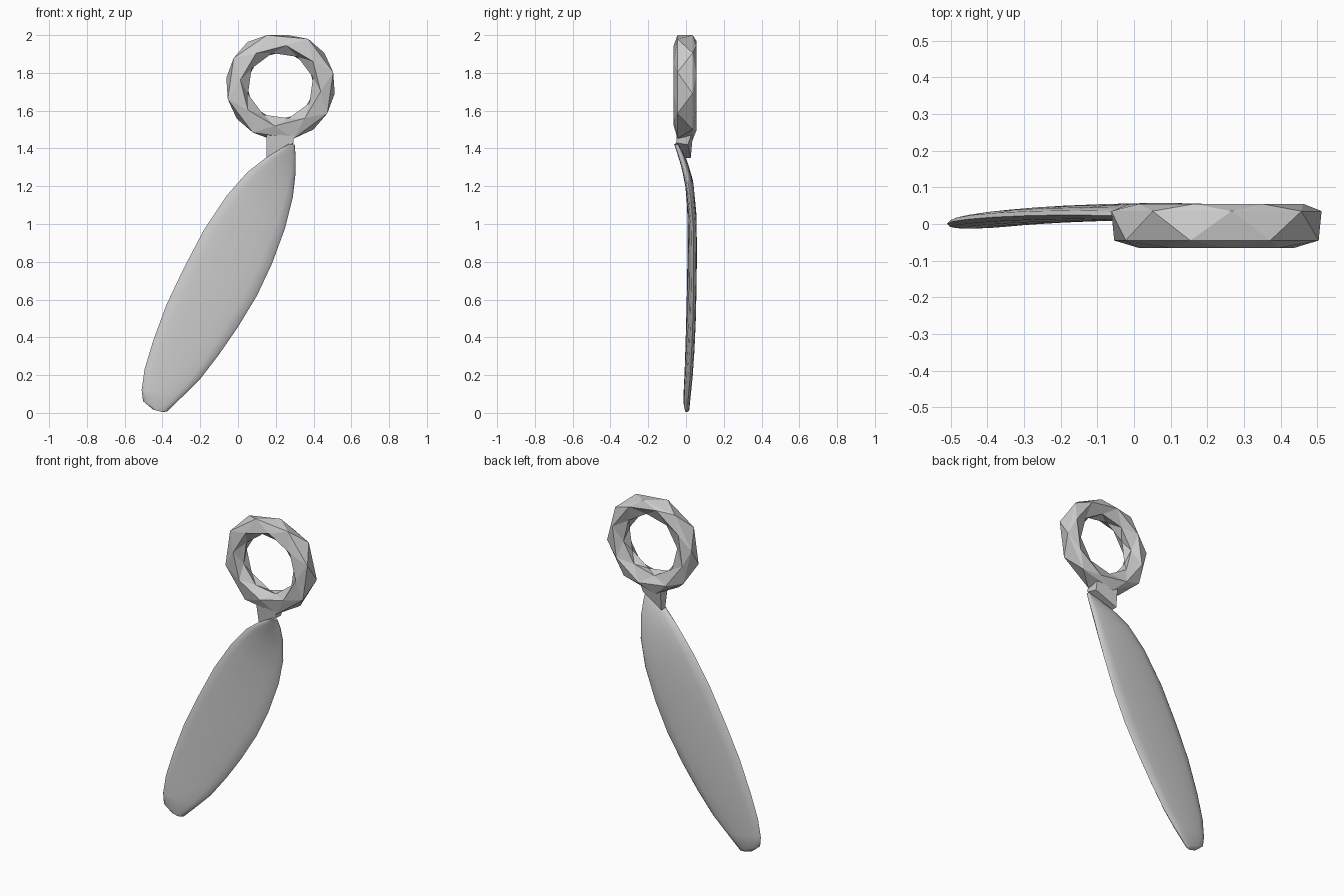
import bpy, math
from math import sin, cos, pi

if "Cube" in bpy.data.objects:
    bpy.data.objects.remove(bpy.data.objects["Cube"])


def make(name, verts, faces, smooth=False):
    mesh = bpy.data.meshes.new(name)
    mesh.from_pydata(verts, [], faces)
    ob = bpy.data.objects.new(name, mesh)
    bpy.context.collection.objects.link(ob)
    bpy.ops.object.select_all(action='DESELECT')
    ob.select_set(True)
    bpy.context.view_layer.objects.active = ob
    bpy.ops.object.mode_set(mode='EDIT')
    bpy.ops.mesh.select_all(action='SELECT')
    bpy.ops.mesh.normals_make_consistent(inside=False)
    bpy.ops.object.mode_set(mode='OBJECT')
    if smooth:
        bpy.ops.object.shade_smooth_by_angle(angle=math.radians(60))
    return ob


# Blade: left x, left z, right x, right z, centre y, half thickness
stations = [
    (-0.45, 0.018, -0.40, 0.004, 0.000, 0.005),
    (-0.503, 0.062, -0.375, 0.008, 0.003, 0.014),
    (-0.51, 0.12, -0.28, 0.10, 0.007, 0.018),
    (-0.495, 0.23, -0.20, 0.18, 0.014, 0.020),
    (-0.45, 0.38, -0.10, 0.31, 0.021, 0.022),
    (-0.38, 0.57, 0.00, 0.455, 0.027, 0.023),
    (-0.29, 0.76, 0.10, 0.62, 0.031, 0.023),
    (-0.18, 0.97, 0.18, 0.79, 0.033, 0.023),
    (-0.06, 1.15, 0.25, 0.98, 0.031, 0.023),
    (0.05, 1.275, 0.29, 1.14, 0.018, 0.022),
    (0.14, 1.345, 0.305, 1.27, -0.006, 0.020),
    (0.22, 1.395, 0.305, 1.36, -0.032, 0.016),
    (0.27, 1.425, 0.30, 1.42, -0.052, 0.010),
]
N = 16
verts = []
for lx, lz, rx, rz, yc, t in stations:
    for k in range(N):
        a = 2 * pi * k / N
        u = cos(a)
        v = math.copysign(abs(sin(a)) ** 0.7, sin(a)) * t
        f = (u + 1) / 2
        verts.append((lx + (rx - lx) * f, yc + v + u * 0.35 * t, lz + (rz - lz) * f))
faces = [(i * N + k, i * N + (k + 1) % N, (i + 1) * N + (k + 1) % N, (i + 1) * N + k)
         for i in range(len(stations) - 1) for k in range(N)]
faces += [tuple(range(N)), tuple(range(len(verts) - N, len(verts)))]
make("blade", verts, faces, smooth=True)

# Faceted ring: loops of (radius, y, stagger in half steps), closed around the section
S = 8
loops = [(0.288, -0.045, 0), (0.29, 0.035, 1), (0.245, 0.055, 2),
         (0.185, 0.025, 3), (0.178, -0.02, 2), (0.215, -0.065, 1)]
verts = []
for r, y, st in loops:
    for k in range(S):
        a = 2 * pi * (k + st / 2) / S + 0.25
        verts.append((0.225 + r * cos(a), y, min(2.0, 1.732 + r * sin(a))))
faces = []
L = len(loops)
for i in range(L):
    j = (i + 1) % L
    forward = loops[j][2] > loops[i][2]
    for k in range(S):
        n = (k + 1) % S
        a, b, c, d = i * S + k, i * S + n, j * S + k, j * S + n
        if forward:
            faces += [(a, b, c), (b, d, c)]
        else:
            faces += [(a, b, d), (a, d, c)]
make("ring", verts, faces)

# Tapered stem with a slanted lower end joining ring and blade
verts = [(0.15, -0.045, 1.51), (0.295, -0.045, 1.51), (0.295, 0.04, 1.51), (0.15, 0.04, 1.51),
         (0.15, -0.012, 1.35), (0.295, -0.052, 1.43), (0.285, 0.01, 1.42), (0.15, 0.025, 1.35)]
faces = [(0, 1, 2, 3), (4, 5, 6, 7), (0, 1, 5, 4), (1, 2, 6, 5), (2, 3, 7, 6), (3, 0, 4, 7)]
make("stem", verts, faces)
